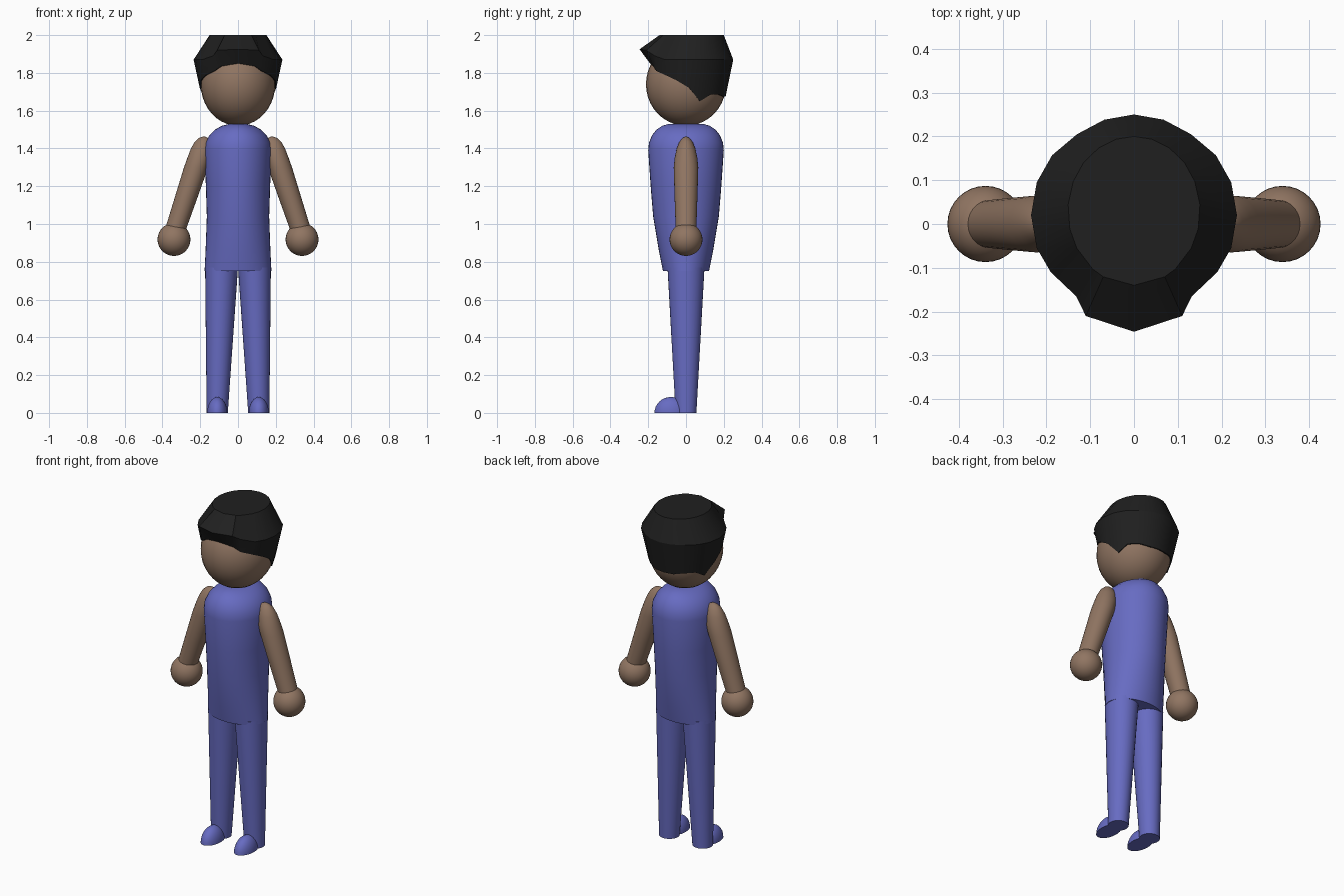
import bpy, bmesh, math

if "Cube" in bpy.data.objects:
    bpy.data.objects.remove(bpy.data.objects["Cube"])


def material(name, rgb):
    m = bpy.data.materials.new(name)
    m.diffuse_color = (*rgb, 1)
    m.use_nodes = True
    m.node_tree.nodes["Principled BSDF"].inputs["Base Color"].default_value = m.diffuse_color
    return m


SKIN = material("brown skin", (0.28, 0.178, 0.122))
BLUE = material("blue cloth", (0.135, 0.148, 0.54))
BLACK = material("black hair", (0.014, 0.014, 0.014))


def loft(name, rings, mat, angle=40):
    """Skin a list of equal-length closed rings and cap both ends."""
    bm = bmesh.new()
    rows = [[bm.verts.new(p) for p in ring] for ring in rings]
    n = len(rows[0])
    for a, b in zip(rows, rows[1:]):
        for i in range(n):
            j = (i + 1) % n
            bm.faces.new((a[i], a[j], b[j], b[i]))
    bm.faces.new(rows[0][::-1])
    bm.faces.new(rows[-1])
    bmesh.ops.recalc_face_normals(bm, faces=bm.faces)
    me = bpy.data.meshes.new(name)
    bm.to_mesh(me)
    bm.free()
    ob = bpy.data.objects.new(name, me)
    bpy.context.collection.objects.link(ob)
    finish(ob, mat, angle)


def finish(ob, mat, angle=40):
    ob.data.materials.append(mat)
    bpy.ops.object.select_all(action='DESELECT')
    ob.select_set(True)
    bpy.context.view_layer.objects.active = ob
    bpy.ops.object.shade_smooth_by_angle(angle=math.radians(angle))


def ellipse(cx, cy, z, rx, ry, n=32):
    return [(cx + rx * math.cos(2 * math.pi * i / n),
             cy + ry * math.sin(2 * math.pi * i / n), z) for i in range(n)]


def ball(name, loc, radii, mat):
    bpy.ops.mesh.primitive_uv_sphere_add(segments=32, ring_count=20, location=loc)
    ob = bpy.context.object
    ob.name = name
    ob.scale = radii
    finish(ob, mat)


# Torso: oval sections (z, half width, half depth)
torso = [(0.75, 0.177, 0.122), (0.85, 0.172, 0.142), (1.04, 0.165, 0.174),
         (1.2, 0.17, 0.187), (1.39, 0.178, 0.2), (1.43, 0.172, 0.196),
         (1.47, 0.152, 0.18), (1.5, 0.122, 0.156), (1.52, 0.085, 0.125),
         (1.53, 0.045, 0.09)]
loft("torso", [ellipse(0, 0, z, rx, ry, 40) for z, rx, ry in torso], BLUE)

# Head
HEAD_Z, HX, HY, HZ = 1.74, 0.197, 0.212, 0.22
ball("head", (0, 0, HEAD_Z), (HX, HY, HZ), SKIN)

# Limbs, mirrored left and right
for side, s in (("left", 1), ("right", -1)):
    loft(side + "_leg", [ellipse(s * 0.11, 0, 0, 0.056, 0.055),
                         ellipse(s * 0.087, 0, 0.77, 0.087, 0.098)], BLUE)
    # Foot: flat-bottomed dome
    dome = [i * math.pi / 16 for i in range(8)] + [1.52]
    loft(side + "_foot", [ellipse(s * 0.11, -0.08, 0.084 * math.sin(a),
                                  0.053 * math.cos(a), 0.087 * math.cos(a))
                          for a in dome], BLUE)
    # Arm: (x, z, half width, half depth)
    arm = [(0.338, 0.95, 0.055, 0.054), (0.278, 1.13, 0.06, 0.06),
           (0.222, 1.3, 0.064, 0.065), (0.206, 1.35, 0.062, 0.06),
           (0.193, 1.4, 0.056, 0.049), (0.186, 1.435, 0.043, 0.035),
           (0.182, 1.455, 0.025, 0.018), (0.18, 1.462, 0.008, 0.006)]
    loft(side + "_arm", [ellipse(s * x, 0, z, rx, ry, 28) for x, z, rx, ry in arm], SKIN)
    ball(side + "_hand", (s * 0.339, 0, 0.918), (0.087, 0.087, 0.087), SKIN)

# Hair: half outline front to back (x, y, widest height, hairline height)
half = [(0, -0.246, 1.925, 1.85), (0.11, -0.21, 1.92, 1.835),
        (0.132, -0.165, 1.89, 1.81), (0.19, -0.11, 1.87, 1.785),
        (0.222, -0.055, 1.87, 1.76), (0.235, 0.02, 1.87, 1.72),
        (0.222, 0.095, 1.87, 1.65), (0.187, 0.157, 1.87, 1.685),
        (0.13, 0.205, 1.87, 1.685), (0.068, 0.238, 1.87, 1.675),
        (0, 0.25, 1.87, 1.675)]
outline = half + [(-x, y, a, b) for x, y, a, b in half[-2:0:-1]]


def hairline(k):
    """Ring hugging the head, scaled by k."""
    ring = []
    for x, y, _, z in outline:
        r = math.sqrt(1 - ((z - HEAD_Z) / HZ) ** 2) / math.hypot(x / HX, y / HY)
        ring.append((x * r * k, y * r * k, z))
    return ring


crown = []
for x, y, _, _ in outline:
    a = math.atan2(y, x)
    crown.append((0.151 * math.cos(a), 0.03 + 0.17 * math.sin(a), 2.0))
loft("hair", [hairline(0.85), hairline(1.035),
              [(x, y, z) for x, y, z, _ in outline], crown], BLACK, 25)
